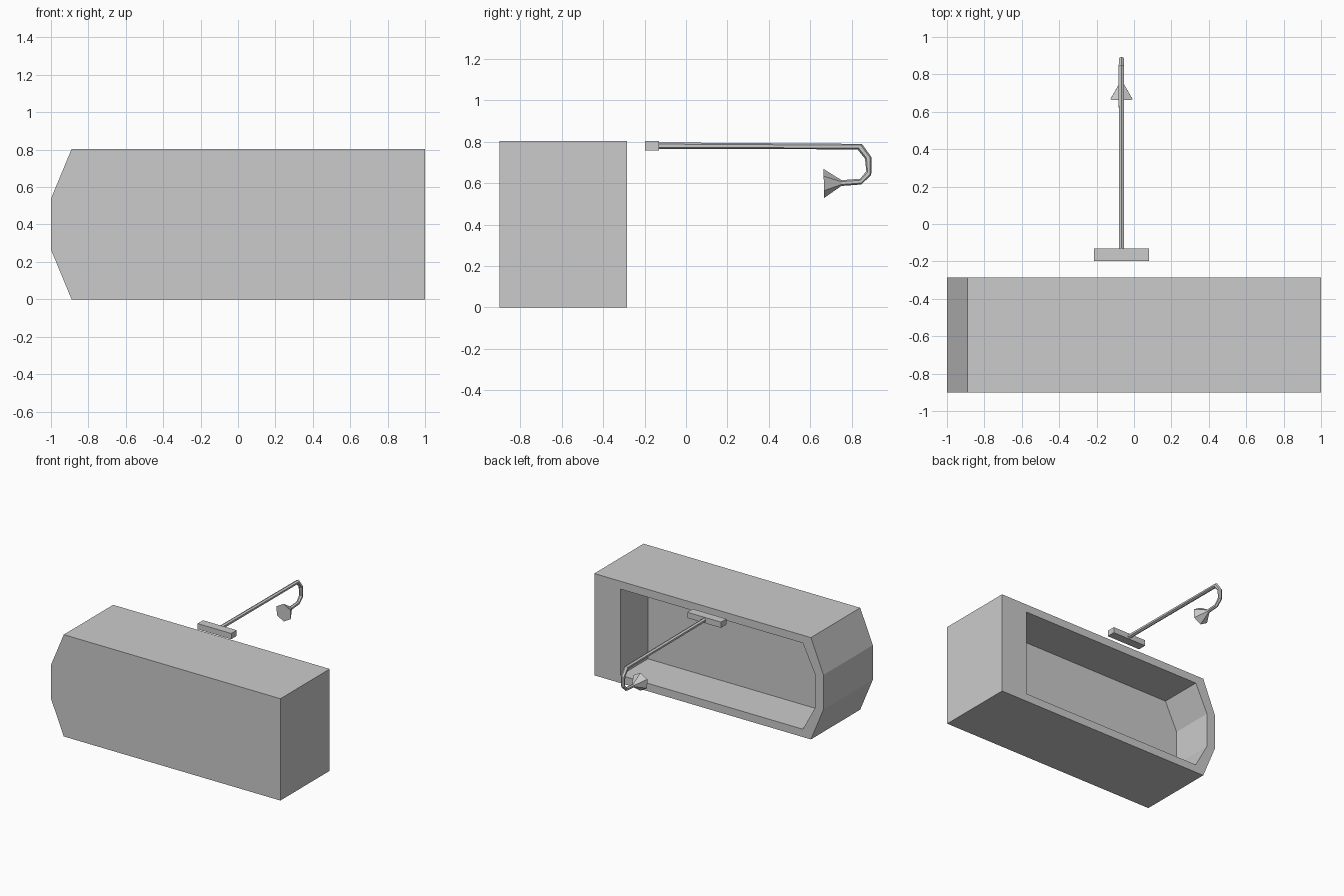
import bpy, bmesh
from math import cos, sin, radians, pi

if "Cube" in bpy.data.objects:
    bpy.data.objects.remove(bpy.data.objects["Cube"])


def skin_rings(name, rings):
    """Join successive closed rings of points with quads and cap both ends."""
    bm = bmesh.new()
    loops = [[bm.verts.new(p) for p in ring] for ring in rings]
    for a, b in zip(loops, loops[1:]):
        n = len(a)
        for i in range(n):
            j = (i + 1) % n
            bm.faces.new((a[i], a[j], b[j], b[i]))
    bm.faces.new(loops[0])
    bm.faces.new(loops[-1])
    bmesh.ops.recalc_face_normals(bm, faces=bm.faces[:])
    mesh = bpy.data.meshes.new(name)
    bm.to_mesh(mesh)
    bm.free()
    obj = bpy.data.objects.new(name, mesh)
    bpy.context.collection.objects.link(obj)
    return obj


def at_depth(profile, y):
    return [(x, y, z) for x, z in profile]


# Housing: closed front, chamfered left end, recess open at the back
outer = [(1, 0), (1, 0.803), (-0.89, 0.803), (-1, 0.538), (-1, 0.265), (-0.89, 0)]
inner = [(0.77, 0.062), (0.77, 0.741), (-0.82, 0.741),
         (-0.925, 0.525), (-0.925, 0.255), (-0.82, 0.062)]
skin_rings("housing", [at_depth(outer, -0.90), at_depth(outer, -0.285),
                       at_depth(inner, -0.285), at_depth(inner, -0.625)])

# Mounting plate
plate = [(-0.214, 0.758), (0.08, 0.758), (0.08, 0.803), (-0.214, 0.803)]
skin_rings("mounting_plate", [at_depth(plate, -0.198), at_depth(plate, -0.13)])

# Hexagonal rod, hooked round at the end and flaring into a cone
ROD_X = -0.067


def hex_ring(y, z, angle, r):
    ca, sa = cos(radians(angle)), sin(radians(angle))
    return [(ROD_X + r * sin(k * pi / 3),
             y + r * cos(k * pi / 3) * ca,
             z + r * cos(k * pi / 3) * sa) for k in range(6)]


path = [(-0.13, 0.780, 90, 0.016),
        (0.838, 0.776, 50, 0.017),
        (0.879, 0.722, 14, 0.016),
        (0.882, 0.648, -38, 0.015),
        (0.843, 0.607, -78, 0.014),
        (0.750, 0.600, -92, 0.014),
        (0.665, 0.598, -89, 0.070)]
skin_rings("hooked_rod_with_cone", [hex_ring(*p) for p in path])
